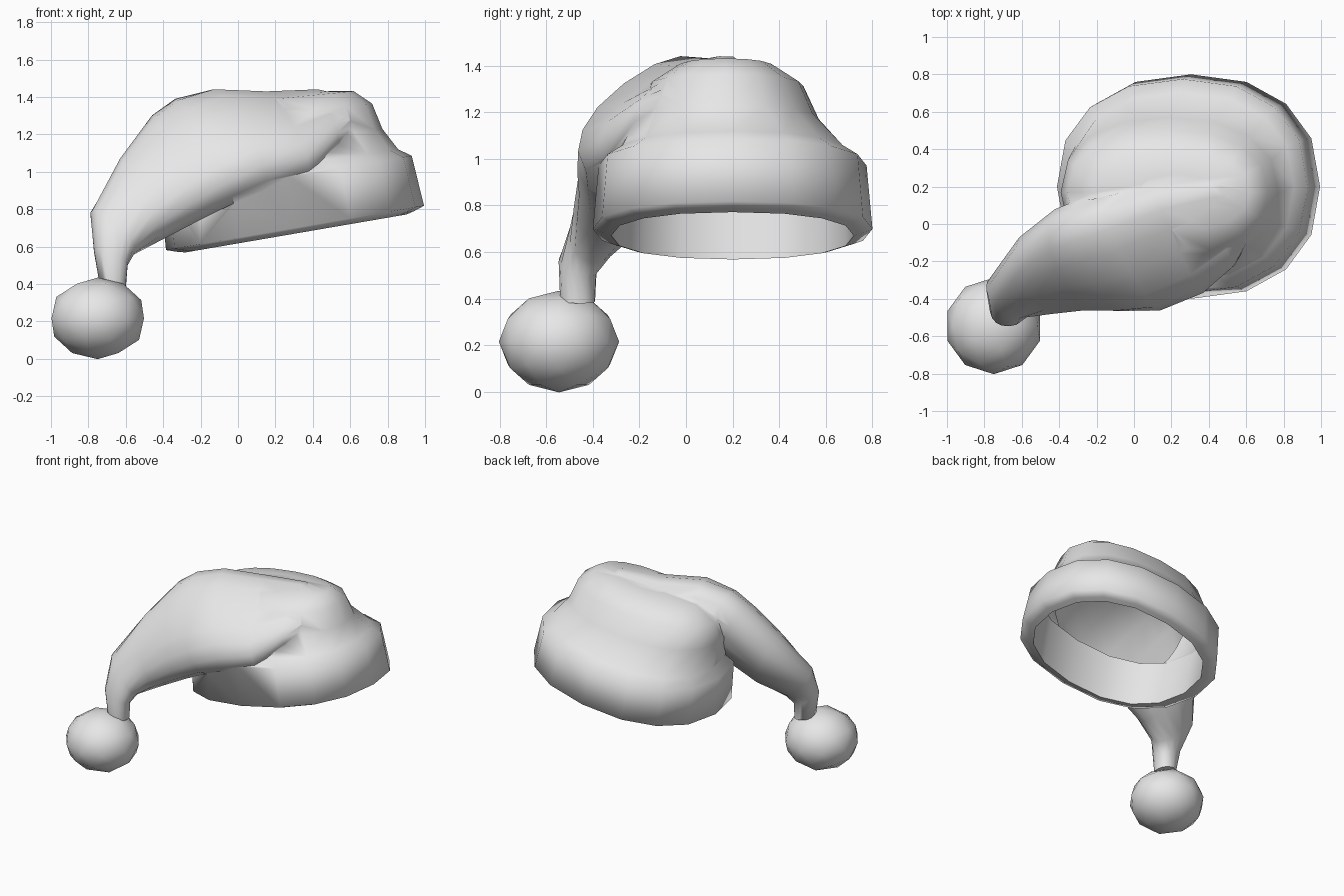
import bpy, bmesh
from math import sin, cos, pi, radians, copysign
from mathutils import Vector, Matrix

cube = bpy.data.objects.get("Cube")
if cube:
    bpy.data.objects.remove(cube, do_unlink=True)

grey = bpy.data.materials.new("soft_grey")
grey.use_nodes = True
grey.diffuse_color = (0.8, 0.8, 0.8, 1)
grey.node_tree.nodes["Principled BSDF"].inputs["Base Color"].default_value = (0.8, 0.8, 0.8, 1)

SIDES = 16
TILT = 0.17
BASE = Vector((0.31, 0.2, 0.67))
AXIS = Vector((-sin(TILT), 0, cos(TILT)))


def squared(value):
    """Push a sine or cosine outwards for a slightly boxier oval."""
    return copysign(abs(value) ** 0.88, value)


def ring(centre, a, b):
    """Rounded ring spanned by two half-axis vectors."""
    angles = [2 * pi * i / SIDES for i in range(SIDES)]
    return [Vector(centre) + a * squared(cos(t)) + b * squared(sin(t)) for t in angles]


def tilted_ring(centre, rx, ry, tilt):
    return ring(centre, Vector((cos(tilt), 0, sin(tilt))) * rx, Vector((0, ry, 0)))


def loft(name, rings, capped):
    bm = bmesh.new()
    loops = [[bm.verts.new(p) for p in r] for r in rings]
    for low, high in zip(loops, loops[1:]):
        for i in range(SIDES):
            j = (i + 1) % SIDES
            bm.faces.new((low[i], low[j], high[j], high[i]))
    if capped:
        bm.faces.new(loops[0][::-1])
        bm.faces.new(loops[-1])
    bmesh.ops.recalc_face_normals(bm, faces=bm.faces)
    mesh = bpy.data.meshes.new(name)
    bm.to_mesh(mesh)
    bm.free()
    obj = bpy.data.objects.new(name, mesh)
    bpy.context.collection.objects.link(obj)
    mesh.materials.append(grey)
    return obj


def activate(obj):
    bpy.ops.object.select_all(action='DESELECT')
    obj.select_set(True)
    bpy.context.view_layer.objects.active = obj


def smooth(obj):
    activate(obj)
    bpy.ops.object.shade_smooth_by_angle(angle=radians(80))


# Inner wall of the band
lining = loft("band_lining", [tilted_ring(BASE + AXIS * h, rx, ry, TILT) for h, rx, ry in (
    (0, 0.6, 0.52), (0.35, 0.615, 0.505))], False)
smooth(lining)

# Thick band, then the crown rising from it to a top set back from the front
band_rings = [tilted_ring(BASE + AXIS * h, rx, ry, TILT) for h, rx, ry in (
    (0, 0.6, 0.52), (0.01, 0.64, 0.55), (0.03, 0.7, 0.6),
    (0.305, 0.68, 0.575), (0.35, 0.615, 0.505))]
crown_rings = [tilted_ring(c, rx, ry, t) for c, rx, ry, t in (
    ((0.19, 0.17, 1.17), 0.585, 0.40, 0.1),
    ((0.18, 0.17, 1.31), 0.54, 0.335, 0.1),
    ((0.21, 0.17, 1.39), 0.41, 0.21, 0.1),
    ((0.23, 0.17, 1.41), 0.2, 0.1, 0.1))]
hat = loft("band_and_crown", band_rings + crown_rings, True)

# Drooping tail: upper edge, lower edge and half thickness at each station
stations = [(Vector(u), Vector(l), b) for u, l, b in (
    ((0.62, 0.22, 1.38), (0.68, 0.03, 1.34), 0.03),
    ((0.42, 0.24, 1.41), (0.54, -0.22, 1.16), 0.10),
    ((0.12, 0.22, 1.38), (0.38, -0.35, 1.01), 0.16),
    ((-0.17, 0.14, 1.38), (0.15, -0.43, 0.95), 0.20),
    ((-0.33, 0.08, 1.35), (-0.03, -0.42, 0.87), 0.20),
    ((-0.45, 0.03, 1.27), (-0.20, -0.41, 0.78), 0.19),
    ((-0.63, -0.12, 1.04), (-0.40, -0.42, 0.67), 0.17),
    ((-0.79, -0.35, 0.78), (-0.55, -0.44, 0.57), 0.11),
    ((-0.77, -0.47, 0.58), (-0.59, -0.46, 0.50), 0.085),
    ((-0.74, -0.47, 0.40), (-0.60, -0.46, 0.38), 0.075))]
centres = [(u + l) / 2 for u, l, b in stations]
tail_rings = []
for i, (u, l, b) in enumerate(stations):
    path = centres[min(i + 1, len(centres) - 1)] - centres[max(i - 1, 0)]
    side = (u - l).cross(path).normalized()
    tail_rings.append(ring(centres[i], (u - l) / 2, side * b))
tail = loft("tail", tail_rings, True)

# Join the tail to the hat, then open the bottom
union = hat.modifiers.new("join_tail", 'BOOLEAN')
union.operation = 'UNION'
union.solver = 'EXACT'
union.object = tail
activate(hat)
bpy.ops.object.modifier_apply(modifier=union.name)
bpy.data.objects.remove(tail, do_unlink=True)
bm = bmesh.new()
bm.from_mesh(hat.data)
bottom = [f for f in bm.faces
          if all(abs((v.co - BASE).dot(AXIS)) < 0.004 for v in f.verts)]
bmesh.ops.delete(bm, geom=bottom, context='FACES')
bm.to_mesh(hat.data)
bm.free()
smooth(hat)

# Bobble hanging from the tip
bpy.ops.mesh.primitive_ico_sphere_add(subdivisions=2, radius=1)
bobble = bpy.context.object
bobble.name = "bobble"
bobble.data.transform(Matrix.Translation((-0.75, -0.545, 0.216))
                      @ Matrix.Diagonal((0.26, 0.258, 0.218, 1)))
bobble.data.materials.append(grey)
smooth(bobble)
